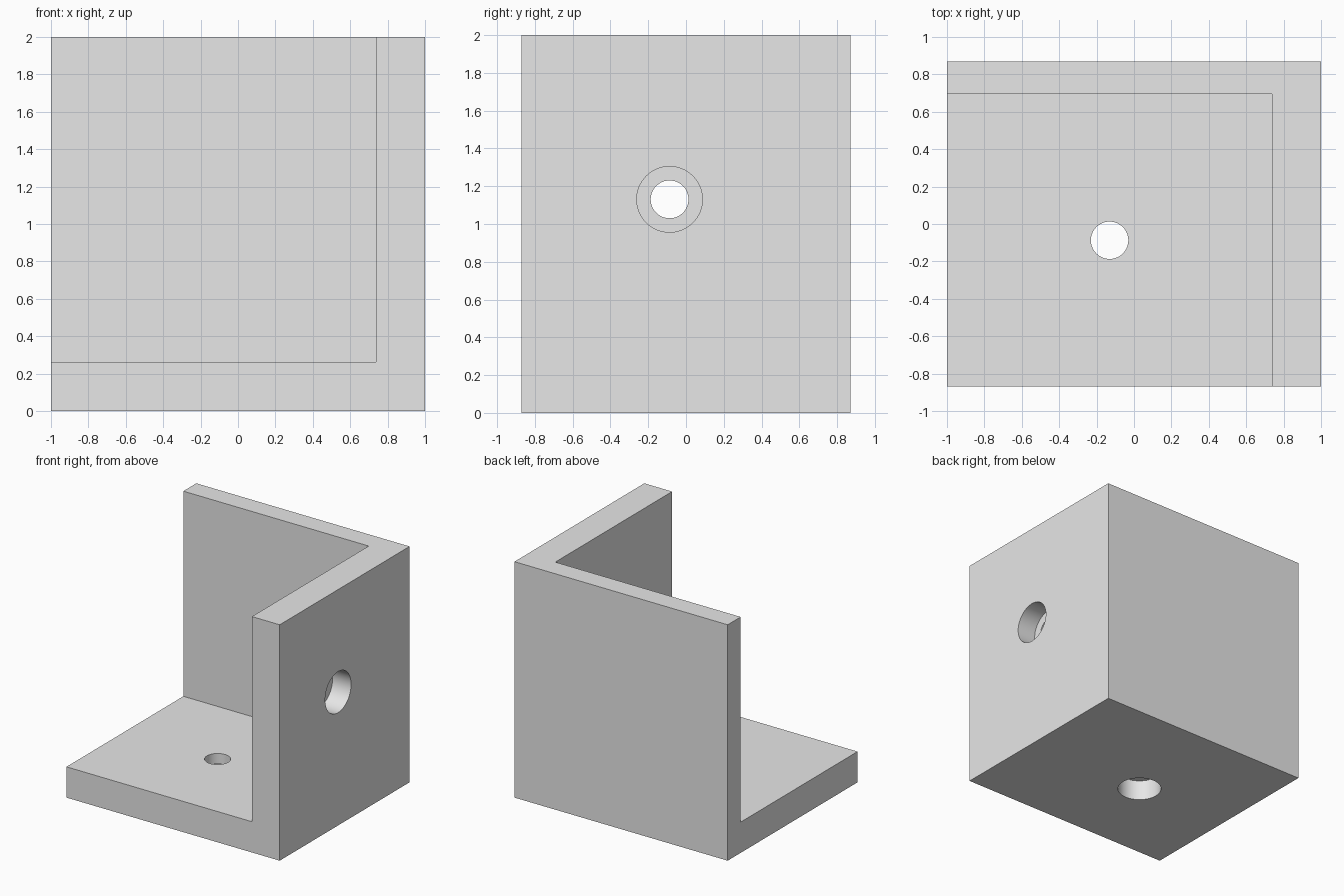
import bpy
from math import pi
from mathutils import Vector

if "Cube" in bpy.data.objects:
    bpy.data.objects.remove(bpy.data.objects["Cube"], do_unlink=True)

U = 2 / 23                      # base module of the bracket
WIDTH, DEPTH = 23 * U, 20 * U
THICK, BACK = 3 * U, 2 * U      # floor and side wall, back wall
HOLE_R, BORE_R, BORE_DEPTH = 0.1, 2 * U, 2 * U

grey = bpy.data.materials.new("light_grey")
grey.use_nodes = True
grey.diffuse_color = (0.8, 0.8, 0.8, 1)
grey.node_tree.nodes["Principled BSDF"].inputs["Base Color"].default_value = (0.8, 0.8, 0.8, 1)


def box(name, low, high):
    low, high = Vector(low), Vector(high)
    bpy.ops.mesh.primitive_cube_add(size=1, location=(low + high) / 2)
    ob = bpy.context.object
    ob.name = name
    ob.scale = high - low
    bpy.ops.object.transform_apply(location=True, rotation=False, scale=True)
    return ob


def rod(name, radius, length, centre, rotation):
    bpy.ops.mesh.primitive_cylinder_add(vertices=64, radius=radius, depth=length,
                                        location=centre, rotation=rotation)
    ob = bpy.context.object
    ob.name = name
    return ob


def cut(target, cutter):
    cutter.hide_render = True
    mod = target.modifiers.new("cut", 'BOOLEAN')
    mod.operation = 'DIFFERENCE'
    mod.solver = 'EXACT'
    mod.object = cutter
    bpy.context.view_layer.objects.active = target
    bpy.ops.object.modifier_apply(modifier=mod.name)
    bpy.data.objects.remove(cutter, do_unlink=True)


# Corner bracket: a block with its inner corner removed
bracket = box("corner_bracket", (-WIDTH / 2, -DEPTH / 2, 0), (WIDTH / 2, DEPTH / 2, WIDTH))
cut(bracket, box("inner_space", (-2, -2, THICK), (WIDTH / 2 - THICK, DEPTH / 2 - BACK, 3)))

# Counterbored screw holes, sunk from the outside of the floor and side wall
hole_x, hole_y, hole_z = -1.5 * U, -U, 13 * U
holes = [
    ("floor", Vector((hole_x, hole_y, 0)), Vector((0, 0, 1)), (0, 0, 0)),
    ("side", Vector((WIDTH / 2, hole_y, hole_z)), Vector((-1, 0, 0)), (0, pi / 2, 0)),
]
for name, mouth, inward, turn in holes:
    cut(bracket, rod(name + "_bore", BORE_R, 2 * BORE_DEPTH, mouth, turn))
    cut(bracket, rod(name + "_hole", HOLE_R, 2 * THICK, mouth + inward * THICK, turn))

# Smooth hole walls with crisp edges
bracket.data.materials.clear()
bracket.data.materials.append(grey)
bpy.ops.object.select_all(action='DESELECT')
bracket.select_set(True)
bpy.context.view_layer.objects.active = bracket
bpy.ops.object.shade_smooth_by_angle(angle=pi / 6)
